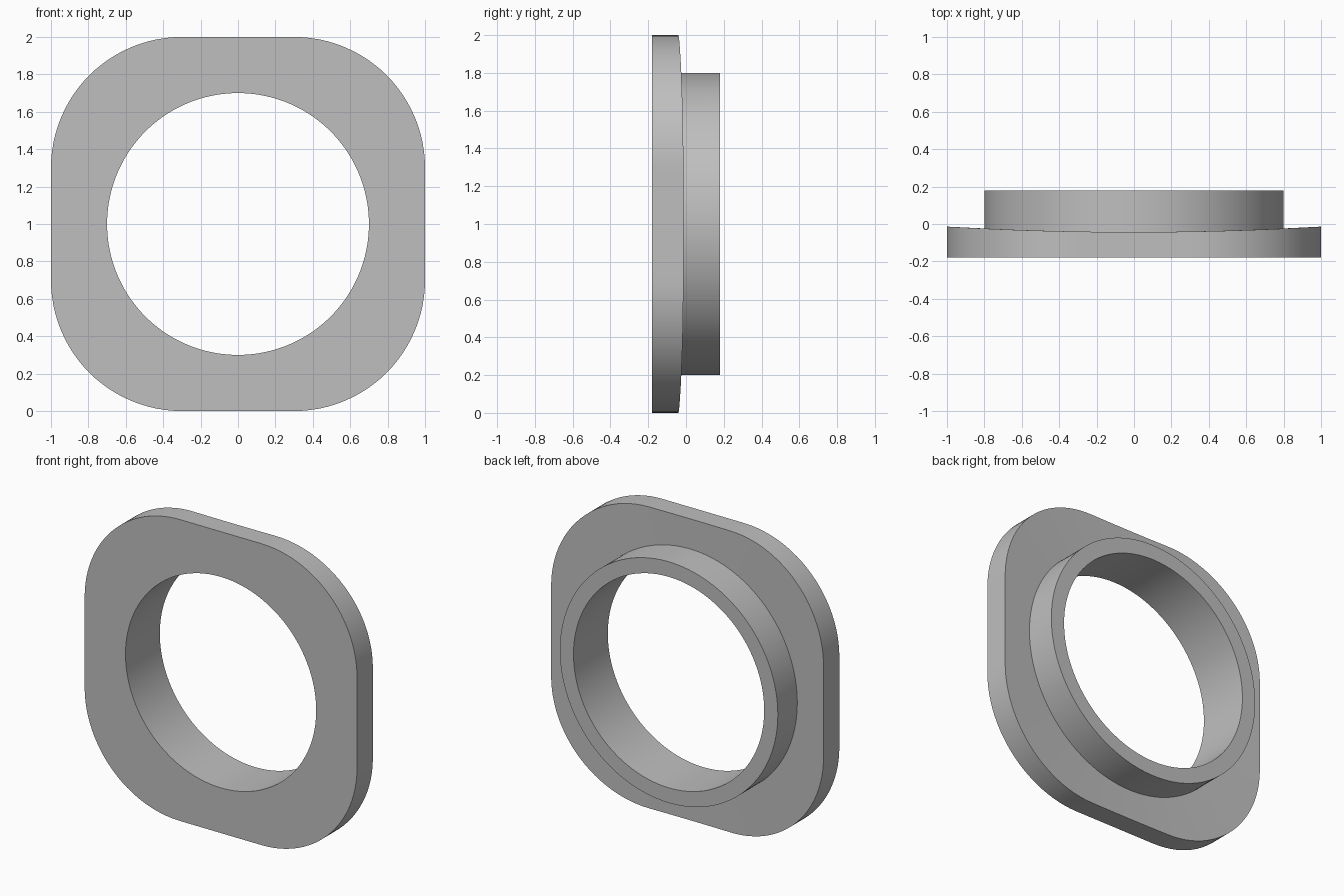
import bpy, bmesh
from math import cos, sin, pi, radians, hypot

cube = bpy.data.objects.get("Cube")
if cube:
    bpy.data.objects.remove(cube, do_unlink=True)

HALF, CORNER = 1.0, 0.7            # square flange with rounded corners
HOLE, COLLAR = 0.7, 0.8            # radii of the bore and the rear collar
FRONT, BACK = -0.18, 0.18
ARC_STEPS, FLAT_STEPS = 24, 16


def saddle(x):
    """Depth of the gently curved rear face of the flange."""
    return -0.043 + 0.029 * x * x


def rounded_square():
    """Outline points around the origin: one arc and one flat per quarter."""
    flat = HALF - CORNER
    quarter = []
    for i in range(ARC_STEPS):
        a = pi / 2 * i / ARC_STEPS
        quarter.append((flat + CORNER * cos(a), flat + CORNER * sin(a)))
    for i in range(FLAT_STEPS):
        quarter.append((flat - 2 * flat * i / FLAT_STEPS, HALF))
    points = []
    for _ in range(4):
        points += quarter
        quarter = [(-z, x) for x, z in quarter]
    return points


outline = rounded_square()


def circle(radius):
    """Circle points lined up with the outline points."""
    return [(x * radius / hypot(x, z), z * radius / hypot(x, z)) for x, z in outline]


bm = bmesh.new()


def add_loop(points, depth):
    return [bm.verts.new((x, depth(x), z + HALF)) for x, z in points]


# Closed section: bore, front face, rim, curved rear face, collar
loops = [
    add_loop(circle(HOLE), lambda x: FRONT),
    add_loop(outline, lambda x: FRONT),
    add_loop(outline, saddle),
    add_loop(circle(COLLAR), saddle),
    add_loop(circle(COLLAR), lambda x: BACK),
    add_loop(circle(HOLE), lambda x: BACK),
]
count = len(outline)
for k, a in enumerate(loops):
    b = loops[(k + 1) % len(loops)]
    for i in range(count):
        j = (i + 1) % count
        bm.faces.new((a[i], a[j], b[j], b[i]))
bmesh.ops.recalc_face_normals(bm, faces=bm.faces)

mesh = bpy.data.meshes.new("flange_with_collar")
bm.to_mesh(mesh)
bm.free()
ring = bpy.data.objects.new("flange_with_collar", mesh)
bpy.context.collection.objects.link(ring)

# Plain grey
grey = bpy.data.materials.new("plain grey")
grey.use_nodes = True
colour = (0.52, 0.52, 0.52, 1)
grey.diffuse_color = colour
grey.node_tree.nodes["Principled BSDF"].inputs["Base Color"].default_value = colour
mesh.materials.append(grey)

# Smooth curves, sharp rims
bpy.ops.object.select_all(action='DESELECT')
ring.select_set(True)
bpy.context.view_layer.objects.active = ring
bpy.ops.object.shade_smooth_by_angle(angle=radians(30))
